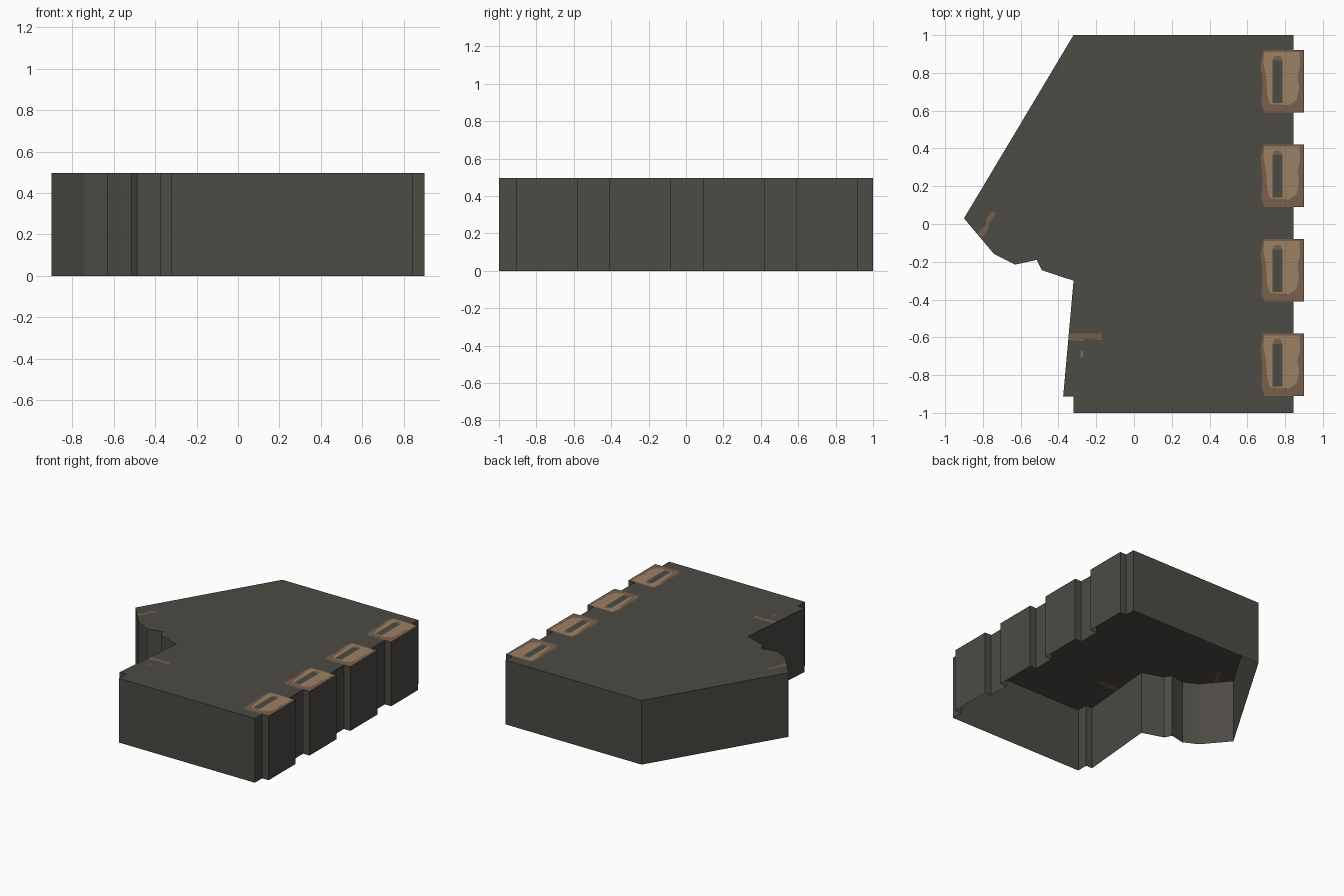
import bpy, bmesh

if "Cube" in bpy.data.objects:
    bpy.data.objects.remove(bpy.data.objects["Cube"])

TOP = 0.497                              # roof sheet height, painted plates reach 0.5
TEETH = [0.755, 0.255, -0.245, -0.745]   # centres of the wall teeth in y


def material(name, rgb):
    m = bpy.data.materials.new(name)
    m.diffuse_color = (*rgb, 1)
    m.use_nodes = True
    m.node_tree.nodes["Principled BSDF"].inputs["Base Color"].default_value = m.diffuse_color
    return m


dark = material("dark_grey", (0.074, 0.069, 0.058))
brown = material("brown", (0.185, 0.118, 0.075))
tan = material("tan", (0.335, 0.22, 0.125))
grey = material("mid_grey", (0.16, 0.155, 0.14))


def finish(name, bm, mat):
    me = bpy.data.meshes.new(name)
    bm.to_mesh(me)
    bm.free()
    me.materials.append(mat)
    ob = bpy.data.objects.new(name, me)
    bpy.context.collection.objects.link(ob)
    return ob


def shell(name, outline, mat):
    """Roof face plus outer walls, open underneath."""
    bm = bmesh.new()
    up = [bm.verts.new((x, y, TOP)) for x, y in outline]
    low = [bm.verts.new((x, y, 0)) for x, y in outline]
    bm.faces.new(up)
    n = len(up)
    for i in range(n):
        j = (i + 1) % n
        bm.faces.new((up[i], low[i], low[j], up[j]))
    bmesh.ops.recalc_face_normals(bm, faces=bm.faces)
    if bm.faces[:][0].normal.z < 0:
        bmesh.ops.reverse_faces(bm, faces=bm.faces)
    return finish(name, bm, mat)


def paint(name, pts, mat, layer):
    """Flat painted plate above the roof and its match on the underside."""
    bm = bmesh.new()
    for side in (1, -1):
        f = bm.faces.new([bm.verts.new((x, y, TOP + side * layer * 0.001)) for x, y in pts])
        f.normal_update()
        if f.normal.z * side < 0:
            f.normal_flip()
    return finish(name, bm, mat)


# Building shell: left side outline, then the toothed right side
outline = [(0.845, 1), (-0.32, 1), (-0.90, 0.03), (-0.74, -0.16), (-0.63, -0.215),
           (-0.515, -0.19), (-0.487, -0.245), (-0.32, -0.30), (-0.375, -0.913),
           (-0.32, -0.913), (-0.32, -1), (0.845, -1)]
for c in reversed(TEETH):
    outline += [(0.845, c - 0.165), (0.90, c - 0.165), (0.90, c + 0.165), (0.845, c + 0.165)]
shell("building_shell", outline, dark)

# Worn patch on each tooth: brown base, tan middle, dark slot
base = [(0.685, 0.165), (0.90, 0.165), (0.90, -0.165), (0.69, -0.165),
        (0.675, -0.12), (0.68, -0.01), (0.67, 0.09)]
middle = [(0.69, 0.155), (0.875, 0.155), (0.88, 0.085), (0.865, 0.02), (0.875, -0.03),
          (0.86, -0.10), (0.82, -0.125), (0.72, -0.12), (0.705, -0.07), (0.70, 0.02),
          (0.685, 0.10)]
slot = [(0.732, -0.115), (0.785, -0.115), (0.785, 0.11), (0.732, 0.11)]
cap = [(0.732, 0.11), (0.785, 0.11), (0.775, 0.135), (0.745, 0.135)]
for i, c in enumerate(TEETH):
    for part, pts, mat, layer in (("patch_base", base, brown, 1), ("patch_middle", middle, tan, 2),
                                  ("patch_slot", slot, dark, 3), ("patch_cap", cap, brown, 3)):
        paint(f"{part}_{i + 1}", [(x, y + c) for x, y in pts], mat, layer)

# Small marks on the left of the roof
paint("corner_streak", [(-0.83, -0.055), (-0.80, -0.07), (-0.77, -0.02), (-0.765, 0.01),
                        (-0.73, 0.055), (-0.75, 0.07), (-0.78, 0.03), (-0.785, 0.0)], brown, 1)
paint("side_streak", [(-0.342, -0.58), (-0.17, -0.58), (-0.17, -0.615), (-0.25, -0.605),
                      (-0.27, -0.62), (-0.345, -0.615)], brown, 1)
paint("small_mark", [(-0.282, -0.705), (-0.27, -0.705), (-0.27, -0.67), (-0.282, -0.67)], grey, 1)
